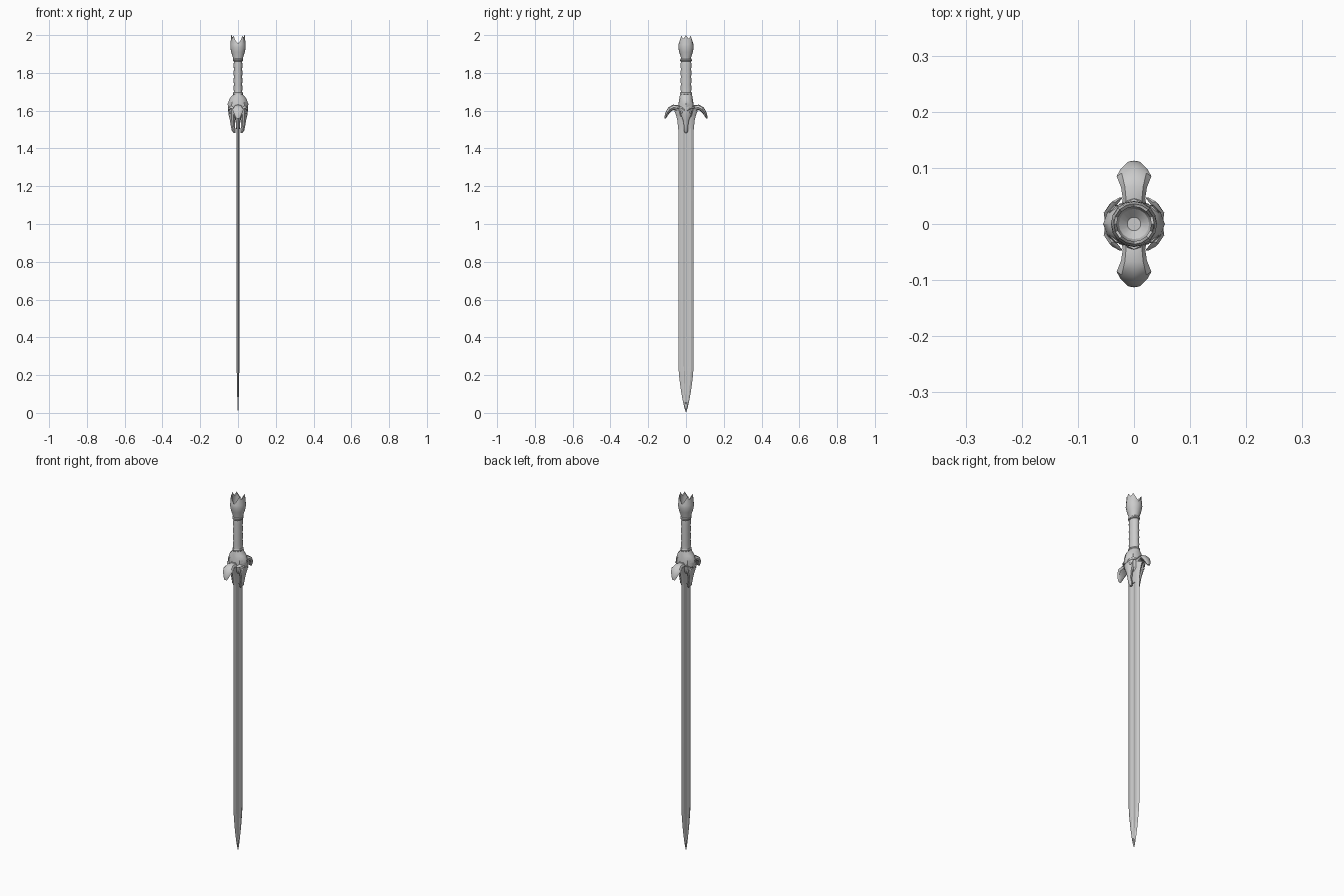
import bpy, bmesh, math
from mathutils import Vector

if "Cube" in bpy.data.objects:
    bpy.data.objects.remove(bpy.data.objects["Cube"])


def finish(name, bm, angle=35):
    bmesh.ops.recalc_face_normals(bm, faces=bm.faces)
    me = bpy.data.meshes.new(name)
    bm.to_mesh(me)
    bm.free()
    ob = bpy.data.objects.new(name, me)
    bpy.context.collection.objects.link(ob)
    bpy.ops.object.select_all(action='DESELECT')
    ob.select_set(True)
    bpy.context.view_layer.objects.active = ob
    bpy.ops.object.shade_smooth_by_angle(angle=math.radians(angle))
    return ob


def skin(name, rings, angle=35):
    """Bridge equal-length rings of points and cap both ends."""
    bm = bmesh.new()
    rows = [[bm.verts.new(p) for p in ring] for ring in rings]
    n = len(rows[0])
    for a, b in zip(rows, rows[1:]):
        for i in range(n):
            j = (i + 1) % n
            bm.faces.new((a[i], a[j], b[j], b[i]))
    bm.faces.new(rows[0])
    bm.faces.new(rows[-1])
    return finish(name, bm, angle)


def ellipse(c, u, v, n):
    c, u, v = Vector(c), Vector(u), Vector(v)
    return [c + u * math.cos(2 * math.pi * i / n) + v * math.sin(2 * math.pi * i / n)
            for i in range(n)]


def column(name, sections, n=12, angle=35):
    """Vertical loft from (z, centre x, radius x, radius y)."""
    return skin(name, [ellipse((cx, 0, z), (rx, 0, 0), (0, ry, 0), n)
                       for z, cx, rx, ry in sections], angle)


# Blade with a shallow central fuller on both faces
half = [(0, .041), (.0075, .027), (.0075, .012), (.0045, .007),
        (.0045, -.007), (.0075, -.012), (.0075, -.027), (0, -.041)]
section = half + [(-x, y) for x, y in half[-2:0:-1]]
stations = [(1.62, 1, 1), (.25, 1, 1), (.19, .82, .88), (.12, .65, .66),
            (.06, .45, .40), (.025, .3, .2), (.004, .1, .02)]
skin("blade", [[(x * sx, y * sy, z) for x, y in section]
               for z, sx, sy in stations], 15)

# Flared collar where the guard runs down onto the blade
column("blade_collar", [(1.63, 0, .025, .045), (1.60, 0, .022, .062),
                        (1.58, 0, .018, .054), (1.55, 0, .013, .046),
                        (1.50, 0, .009, .041)])

# Guard body
column("guard_body", [(1.70, 0, .022, .028), (1.685, 0, .026, .032),
                      (1.665, 0, .044, .035), (1.635, 0, .055, .040),
                      (1.605, 0, .050, .042), (1.575, 0, .034, .034),
                      (1.56, 0, .016, .028)])

for s, side in ((1, "right"), (-1, "left")):
    # Animal snout on each broad face, pointing down the blade
    column("snout_" + side, [(z, s * cx, rx, ry) for z, cx, rx, ry in (
        (1.645, .025, .024, .034), (1.61, .027, .026, .036),
        (1.58, .029, .021, .029), (1.55, .029, .014, .017),
        (1.52, .027, .011, .011), (1.495, .023, .010, .012),
        (1.482, .018, .006, .006))], 10)
    # Brow and eye bumps
    for t in (1, -1):
        skin("brow", [ellipse((s * x, t * y, z), (r, 0, 0), (0, r * .6, r), 6)
                      for x, y, z, r in ((.048, .006, 1.60, .004), (.047, .020, 1.610, .007),
                                         (.036, .036, 1.618, .007), (.024, .046, 1.615, .003))])
        bm = bmesh.new()
        bmesh.ops.create_icosphere(bm, subdivisions=2, radius=.007)
        bmesh.ops.translate(bm, verts=bm.verts, vec=(s * .041, t * .021, 1.592))
        finish("eye", bm)

    # Hooked cross-guard arm: (y, z, half width, half thickness, turn)
    path = [(.015, 1.605, .026, .024, 0), (.045, 1.613, .020, .016, -5),
            (.065, 1.618, .023, .014, 10), (.085, 1.608, .031, .013, 38),
            (.098, 1.590, .024, .010, 62), (.106, 1.572, .016, .007, 70),
            (.110, 1.558, .008, .003, 75)]
    rings = []
    for y, z, w, h, deg in path:
        a = math.radians(deg)
        rings.append(ellipse((0, s * y, z), (w, 0, 0),
                             (0, s * h * math.sin(a), h * math.cos(a)), 8))
    skin("guard_arm_" + side, rings)

# Grip with gentle swells
grip = [(1.69, 0, .024, .030)]
for i in range(9):
    z = 1.70 + i * .02
    r = .022 + .0015 * (i % 2)
    grip.append((z, 0, r, r + .006))
column("grip", grip, 14, 40)
for z in (1.692, 1.868):
    column("grip_ring", [(z - .007, 0, .024, .029), (z - .003, 0, .027, .032),
                         (z + .003, 0, .027, .032), (z + .007, 0, .024, .029)], 14)

# Hollow crown pommel: outer wall, toothed rim, inner wall
teeth = [2.0, 1.98, 1.995, 1.972, 1.955, 1.972, 1.995, 1.98]
N = 16


def ring(r, z=None, drop=0):
    return [(r * math.cos(2 * math.pi * i / N), r * math.sin(2 * math.pi * i / N),
             teeth[i % 8] - drop if z is None else z) for i in range(N)]


skin("crown_pommel", [ring(.025, 1.865), ring(.028, 1.885), ring(.036, 1.91),
                      ring(.041, 1.935), ring(.040, 1.95), ring(.036),
                      ring(.031, None, .004), ring(.033, 1.94),
                      ring(.027, 1.915), ring(.012, 1.90)], 30)
